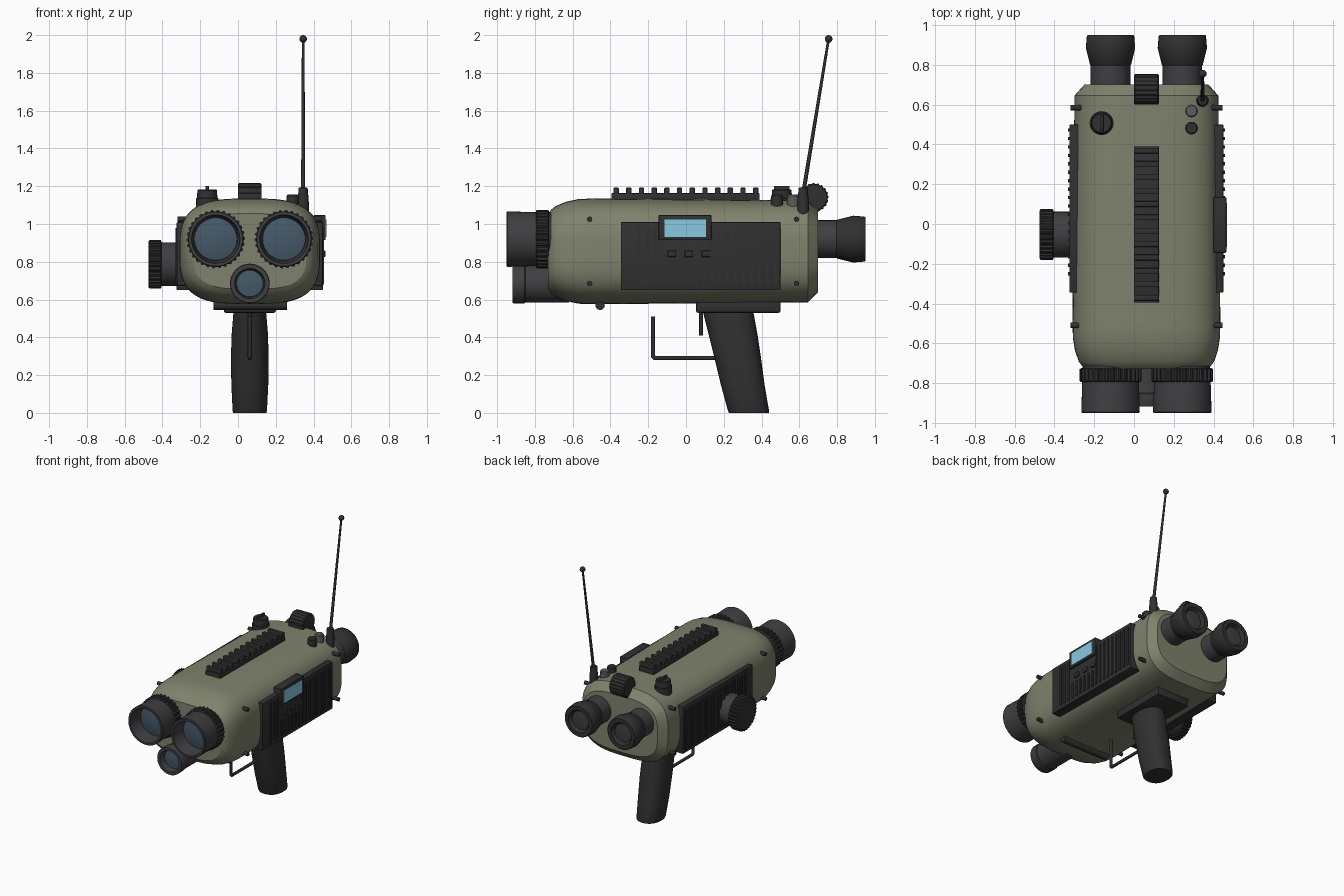
import bpy, bmesh
from math import sin, cos, pi, radians, copysign
from mathutils import Vector

if "Cube" in bpy.data.objects:
    bpy.data.objects.remove(bpy.data.objects["Cube"])

CX = 0.0625   # centre line of the housing


def material(name, rgb):
    m = bpy.data.materials.new(name)
    m.diffuse_color = (*rgb, 1)
    m.use_nodes = True
    m.node_tree.nodes["Principled BSDF"].inputs["Base Color"].default_value = m.diffuse_color
    return m


OLIVE = material("olive", (0.21, 0.225, 0.15))
BLACK = material("black", (0.03, 0.03, 0.03))
DARK = material("dark_grey", (0.05, 0.05, 0.055))
STEEL = material("steel", (0.11, 0.11, 0.11))
GLASS = material("glass", (0.06, 0.1, 0.14))
BLUE = material("screen_blue", (0.25, 0.58, 0.75))


def finish(name, bm, mat, angle=35):
    bmesh.ops.recalc_face_normals(bm, faces=bm.faces)
    me = bpy.data.meshes.new(name)
    bm.to_mesh(me)
    bm.free()
    me.materials.append(mat)
    for p in me.polygons:
        p.use_smooth = True
    me.set_sharp_from_angle(angle=radians(angle))
    ob = bpy.data.objects.new(name, me)
    bpy.context.collection.objects.link(ob)
    return ob


def loft(name, rings, mat, angle=35):
    bm = bmesh.new()
    vs = [[bm.verts.new(p) for p in r] for r in rings]
    n = len(vs[0])
    for a, b in zip(vs, vs[1:]):
        for i in range(n):
            j = (i + 1) % n
            bm.faces.new((a[i], a[j], b[j], b[i]))
    bm.faces.new(vs[0])
    bm.faces.new(vs[-1])
    return finish(name, bm, mat, angle)


def turned(name, axis, c, profile, mat, n=40, teeth=0):
    """Lathe a (position, radius) profile around an axis; teeth gives a knurled rim."""
    if teeth:
        n = teeth * 4
    rings = []
    for t, r in profile:
        ring = []
        for i in range(n):
            a = 2 * pi * i / n
            k = r * 0.94 if teeth and i % 4 > 1 else r
            u, v = k * cos(a), k * sin(a)
            ring.append({"X": (t, c[0] + u, c[1] + v),
                         "Y": (c[0] + u, t, c[1] + v),
                         "Z": (c[0] + u, c[1] + v, t)}[axis])
        rings.append(ring)
    return loft(name, rings, mat)


def box(name, x, y, z, mat, bevel=0.0):
    bm = bmesh.new()
    bmesh.ops.create_cube(bm, size=1)
    for v in bm.verts:
        v.co = [(a + b) / 2 + (b - a) * k for (a, b), k in zip((x, y, z), v.co)]
    if bevel:
        bmesh.ops.bevel(bm, geom=bm.edges[:], offset=bevel, segments=2,
                        profile=0.5, affect='EDGES')
    return finish(name, bm, mat)


def rod(name, pts, r, mat, n=12, r_end=None):
    """Tube along points lying in the y-z plane, mitred at corners."""
    pts = [Vector(p) for p in pts]
    rings = []
    for i, p in enumerate(pts):
        d1 = (p - pts[i - 1]).normalized() if i else (pts[1] - p).normalized()
        d2 = (pts[i + 1] - p).normalized() if i + 1 < len(pts) else d1
        d = (d1 + d2).normalized()
        side = Vector((1, 0, 0))
        up = d.cross(side) / max(d.dot(d1), 0.3)
        k = r_end if r_end and i == len(pts) - 1 else r
        rings.append([p + k * (cos(2 * pi * j / n) * side + sin(2 * pi * j / n) * up)
                      for j in range(n)])
    return loft(name, rings, mat)


def oval(c, hx, hy, power, n, plane):
    out = []
    for i in range(n):
        a = 2 * pi * (i + 0.5) / n
        u = hx * copysign(abs(cos(a)) ** (2 / power), cos(a))
        v = hy * copysign(abs(sin(a)) ** (2 / power), sin(a))
        out.append((c[0] + u, c[1], c[2] + v) if plane == "XZ" else (c[0] + u, c[1] + v, c[2]))
    return out


# Housing
stations = [(-0.73, 0.30, 0.20), (-0.715, 0.323, 0.22), (-0.69, 0.341, 0.24),
            (-0.635, 0.36, 0.263), (-0.57, 0.37, 0.277), (-0.5, 0.372, 0.28),
            (0.645, 0.362, 0.27), (0.70, 0.313, 0.215)]
loft("housing", [oval((CX, y, 0.855), hx, hz, 3.2, 72, "XZ") for y, hx, hz in stations], OLIVE, 30)

# Objectives and eyepieces
for side, x in (("left", -0.118), ("right", 0.243)):
    c = (x, 0.92)
    turned(side + "_objective", "Y", c, [(-0.66, 0.13), (-0.72, 0.14), (-0.945, 0.147),
           (-0.95, 0.143), (-0.95, 0.128), (-0.84, 0.115)], DARK, 48)
    turned(side + "_objective_glass", "Y", c, [(-0.83, 0.116), (-0.845, 0.112), (-0.856, 0.07),
           (-0.86, 0.01)], GLASS)
    turned(side + "_focus_ring", "Y", c, [(-0.725, 0.147), (-0.73, 0.155), (-0.79, 0.155),
           (-0.795, 0.147)], BLACK, teeth=30)
    turned(side + "_eyepiece_tube", "Y", c, [(0.66, 0.1), (0.81, 0.1)], DARK)
    turned(side + "_eyecup", "Y", c, [(0.795, 0.098), (0.80, 0.103), (0.885, 0.124), (0.945, 0.119),
           (0.95, 0.115), (0.95, 0.085), (0.925, 0.07)], BLACK)
    turned(side + "_eyepiece_glass", "Y", c, [(0.92, 0.071), (0.927, 0.068), (0.932, 0.01)], DARK)

# Small lower lens
c = (CX, 0.685)
turned("lower_lens_tube", "Y", c, [(-0.62, 0.1), (-0.85, 0.1), (-0.855, 0.105), (-0.913, 0.105),
       (-0.918, 0.102), (-0.918, 0.08), (-0.87, 0.072)], DARK)
turned("lower_lens_glass", "Y", c, [(-0.865, 0.073), (-0.875, 0.07), (-0.885, 0.01)], GLASS)

# Top rail
box("rail_base", (0.0, 0.125), (-0.395, 0.39), (1.11, 1.163), BLACK, 0.003)
for i in range(12):
    y = -0.37 + i * 0.0672
    box("rail_tooth", (0.0, 0.125), (y - 0.014, y + 0.014), (1.155, 1.192), BLACK, 0.003)

# Centre focus wheel and mount
turned("focus_wheel", "X", (0.678, 1.14), [(0.0, 0.07), (0.006, 0.077), (0.119, 0.077),
       (0.125, 0.07)], BLACK, teeth=20)
box("focus_wheel_mount", (0.005, 0.12), (0.60, 0.68), (1.08, 1.145), BLACK, 0.004)

# Mode dial and push buttons
turned("mode_dial", "Z", (-0.163, 0.507), [(1.07, 0.06), (1.135, 0.06), (1.137, 0.054),
       (1.178, 0.052), (1.183, 0.047)], BLACK)
box("mode_dial_grip", (-0.172, -0.154), (0.465, 0.549), (1.17, 1.202), BLACK, 0.004)
for name, y, mat in (("grey_button", 0.568, STEEL), ("dark_button", 0.482, BLACK)):
    turned(name, "Z", (0.289, y), [(1.06, 0.032), (1.148, 0.032), (1.155, 0.026)], mat, 28)

# Antenna
turned("antenna_base", "Z", (0.345, 0.62), [(1.03, 0.031), (1.10, 0.031), (1.19, 0.024),
       (1.194, 0.018)], BLACK, 28)
rod("antenna_rod", [(0.345, 0.622, 1.17), (0.345, 0.755, 1.98)], 0.011, BLACK, r_end=0.007)
bm = bmesh.new()
bmesh.ops.create_uvsphere(bm, u_segments=20, v_segments=12, radius=0.02)
bmesh.ops.translate(bm, verts=bm.verts, vec=(0.345, 0.755, 1.98))
finish("antenna_tip", bm, BLACK)

# Ribbed side panels and screws
for side, s in (("right", 1), ("left", -1)):
    def span(a, b):
        return tuple(sorted((CX + s * a, CX + s * b)))
    box(side + "_panel", span(0.3, 0.387), (-0.345, 0.50), (0.65, 1.01), BLACK, 0.005)
    for i in range(18):
        y = -0.25 + i * 0.0425
        top = 0.80 if s > 0 and -0.15 < y < 0.13 else 0.98
        box(side + "_panel_rib", span(0.38, 0.394), (y - 0.008, y + 0.008), (0.68, top), BLACK)
    for y in (-0.51, 0.585):
        for z in (0.685, 1.025):
            a, b = span(0.29, 0.382)
            turned(side + "_screw", "X", (y, z), [(a, 0.014), (b, 0.014)], BLACK, 16)

# Display with three keys on the right panel
box("display_bezel", (0.40, 0.464), (-0.145, 0.135), (0.915, 1.047), BLACK, 0.005)
box("display_screen", (0.44, 0.468), (-0.115, 0.105), (0.93, 1.025), BLUE)
for y in (-0.075, 0.015, 0.105):
    box("display_key", (0.44, 0.463), (y - 0.023, y + 0.023), (0.825, 0.86), BLACK, 0.006)

# Side knob on the left panel
turned("side_knob_neck", "X", (-0.053, 0.787), [(-0.28, 0.115), (-0.41, 0.115)], DARK)
turned("side_knob", "X", (-0.053, 0.787), [(-0.405, 0.122), (-0.41, 0.129), (-0.468, 0.129),
       (-0.475, 0.12)], BLACK, teeth=30)

# Grip, base plate, trigger and guard
box("grip_plate", (-0.075, 0.2), (0.053, 0.50), (0.53, 0.60), BLACK, 0.01)
grip = [(0.0, 0.333, 0.088, 0.106), (0.01, 0.331, 0.091, 0.109), (0.15, 0.3, 0.098, 0.116),
        (0.3, 0.272, 0.1, 0.124), (0.42, 0.248, 0.096, 0.13), (0.54, 0.222, 0.086, 0.134)]
loft("grip", [oval((CX, y, z), hx, hy, 2.3, 48, "XY") for z, y, hx, hy in grip], BLACK)
rod("trigger_guard", [(CX, -0.175, 0.51), (CX, -0.175, 0.3), (CX, -0.165, 0.29),
    (CX, 0.2, 0.29)], 0.011, BLACK)
rod("trigger", [(CX, 0.08, 0.545), (CX, 0.08, 0.41)], 0.01, BLACK)

# Strap bar under the nose
turned("strap_bar", "X", (-0.455, 0.57), [(-0.13, 0.025), (0.26, 0.025)], BLACK, 24)
